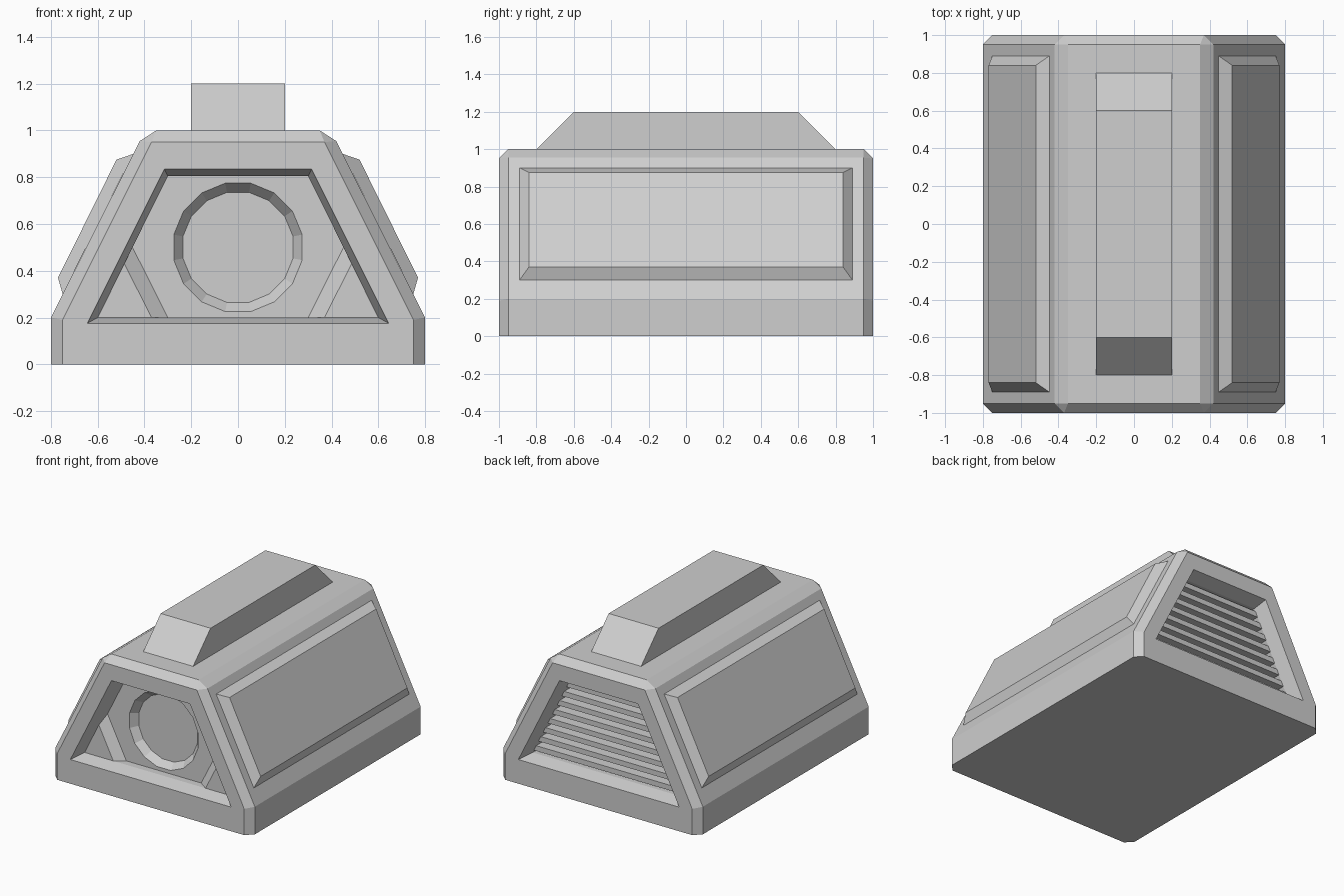
import bpy, bmesh, math

cube = bpy.data.objects.get("Cube")
if cube:
    bpy.data.objects.remove(cube, do_unlink=True)

grey = bpy.data.materials.new("plain grey")
grey.use_nodes = True
colour = (0.62, 0.62, 0.62, 1)
grey.diffuse_color = colour
grey.node_tree.nodes["Principled BSDF"].inputs["Base Color"].default_value = colour


def add_loft(bm, rings, cap_start=True, cap_end=True):
    """Skin a list of rings that all have the same number of points."""
    loops = [[bm.verts.new(p) for p in ring] for ring in rings]
    n = len(loops[0])
    for a, b in zip(loops, loops[1:]):
        for i in range(n):
            j = (i + 1) % n
            bm.faces.new((a[i], a[j], b[j], b[i]))
    if cap_start:
        bm.faces.new(loops[0])
    if cap_end:
        bm.faces.new(loops[-1])


def finish(name, bm):
    bmesh.ops.remove_doubles(bm, verts=bm.verts, dist=0.0005)
    bmesh.ops.recalc_face_normals(bm, faces=bm.faces)
    mesh = bpy.data.meshes.new(name)
    bm.to_mesh(mesh)
    bm.free()
    mesh.materials.append(grey)
    obj = bpy.data.objects.new(name, mesh)
    bpy.context.collection.objects.link(obj)
    return obj


def loft(name, rings):
    bm = bmesh.new()
    add_loft(bm, rings)
    return finish(name, bm)


def section(half, y):
    """Mirror a right-hand (x, z) outline into a full ring at depth y."""
    full = half + [(-x, z) for x, z in reversed(half)]
    return [(x, y, z) for x, z in full]


def circle(radius, y):
    angles = [math.pi * (2 * i + 1) / 16 for i in range(16)]
    return [(radius * math.cos(a), y, 0.5 + radius * math.sin(a)) for a in angles]


def wall_x(z):
    """Half width of the recess at height z."""
    return 0.6 - 0.496 * (z - 0.2)


# Body shell: chamfered ends with a bevelled recess in the front and back
outer = [(0.8, 0), (0.8, 0.2), (0.42, 0.955), (0.35, 1)]
end = [(0.75, 0), (0.75, 0.19), (0.37, 0.95), (0.37, 0.95)]
frame = [(0.645, 0.175)] * 2 + [(0.315, 0.835)] * 2
inner = [(0.6, 0.2)] * 2 + [(wall_x(0.805), 0.805)] * 2
FRONT, BACK = -0.85, 0.8
body = bmesh.new()
add_loft(body, [
    section(inner, FRONT), section(inner, -0.9), section(frame, -1), section(end, -1),
    section(outer, -0.95), section(outer, 0.95),
    section(end, 1), section(frame, 1), section(inner, 0.9), section(inner, BACK),
], cap_start=False)
# Round dished opening in the front panel
add_loft(body, [circle(0.28, FRONT), circle(0.24, -0.8)], cap_start=False)
bmesh.ops.remove_doubles(body, verts=body.verts, dist=0.0005)
bmesh.ops.dissolve_degenerate(body, dist=0.0005, edges=body.edges)
rim = [e for e in body.edges if all(abs(v.co.y - FRONT) < 0.001 for v in e.verts)]
bmesh.ops.triangle_fill(body, edges=rim, use_beauty=True)
finish("body_shell", body)

# Sloped corner gussets beside the round opening
for side, s in (("left", 1), ("right", -1)):
    base = [(0.6, 0.2), (wall_x(0.5), 0.5), (0.3, 0.2)]
    top = [(0.6, 0.2), (wall_x(0.43), 0.43), (0.37, 0.2)]
    loft(side + "_corner_gusset", [[(s * x, FRONT, z) for x, z in base],
                                   [(s * x, -0.9, z) for x, z in top]])

# Raised side panels with bevelled borders
for side, s in (("left", 1), ("right", -1)):
    def panel(x_low, z_low, x_high, z_high, y):
        return [(s * x_low, -y, z_low), (s * x_low, y, z_low),
                (s * x_high, y, z_high), (s * x_high, -y, z_high)]
    loft(side + "_side_panel", [panel(0.75, 0.3, 0.448, 0.9, 0.89),
                                panel(0.77, 0.37, 0.52, 0.875, 0.84)])

# Top block with sloped ends
loft("top_block", [[(x, y, z) for y, z in ((-0.8, 1), (0.8, 1), (0.6, 1.2), (-0.6, 1.2))]
                   for x in (-0.2, 0.2)])

# Horizontal vent slats in the back recess
COUNT = 8
pitch = 0.605 / COUNT
for i in range(COUNT):
    low = 0.2 + pitch * (i + 0.25)
    high = low + pitch / 2
    half = [(wall_x(low), low), (wall_x(high), high)]
    loft(f"vent_slat_{i + 1}", [section(half, BACK), section(half, 0.9)])
